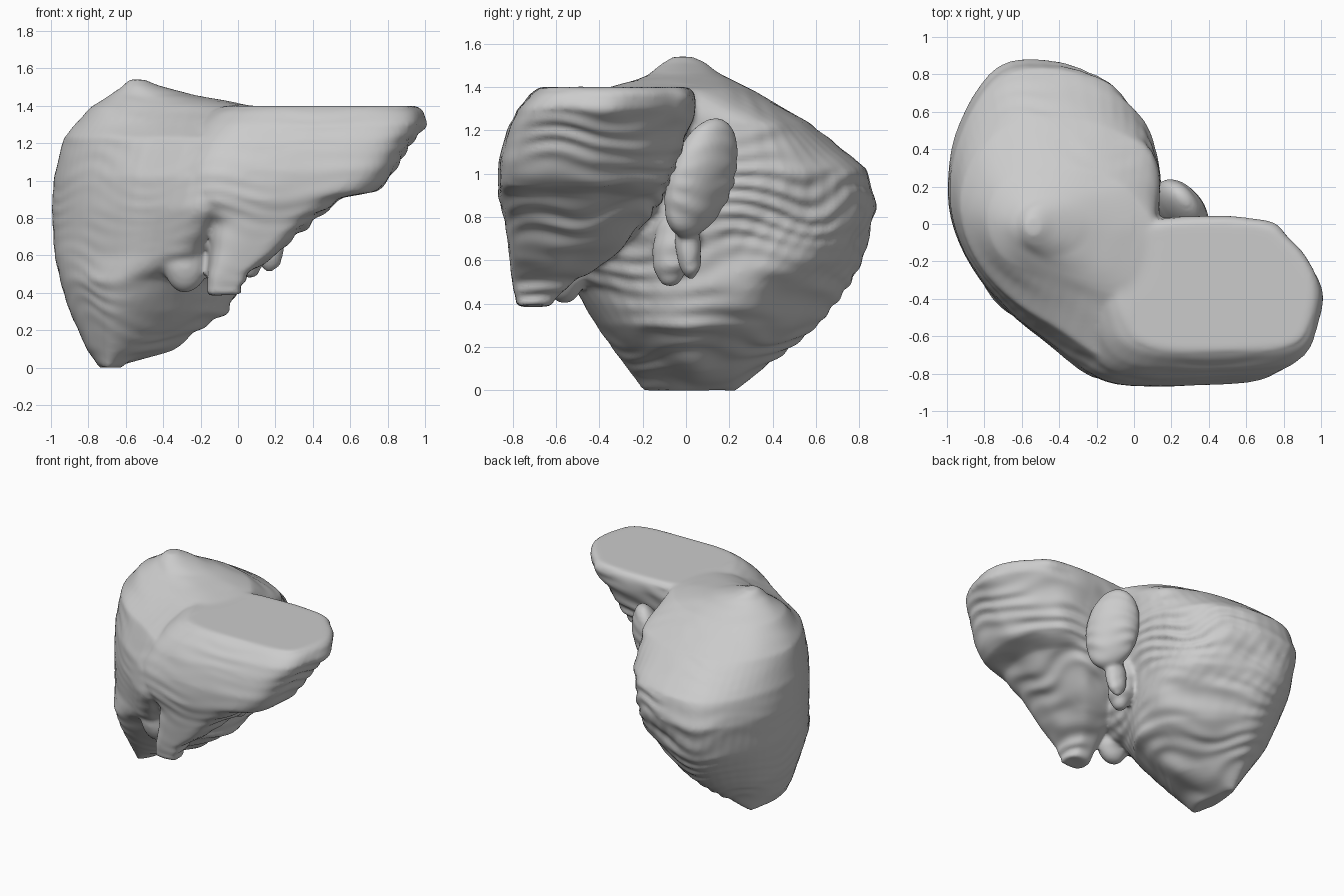
import bpy, bmesh, math
from mathutils import Vector, Matrix, noise

if "Cube" in bpy.data.objects:
    bpy.data.objects.remove(bpy.data.objects["Cube"])

grey = bpy.data.materials.new("pale grey")
grey.use_nodes = True
grey.diffuse_color = (0.6, 0.6, 0.6, 1)
grey.node_tree.nodes["Principled BSDF"].inputs["Base Color"].default_value = (0.6, 0.6, 0.6, 1)


def spline_ring(points, steps=6):
    """Smooth closed curve through a few plan points."""
    ring, n = [], len(points)
    for i in range(n):
        a, b, c, d = (Vector(points[(i + k) % n]) for k in (-1, 0, 1, 2))
        for s in range(steps):
            t = s / steps
            ring.append(b + (c - a) * t / 2
                        + (a - b * 2.5 + c * 2 - d / 2) * t ** 2
                        + (b * 3 - a - c * 3 + d) * t ** 3 / 2)
    return ring


def fit_ring(shape, x0, x1, y0, y1):
    """Smooth ring from a unit shape scaled into the given plan bounds."""
    return spline_ring([((x0 + x1) / 2 + (x1 - x0) / 2 * u,
                         (y0 + y1) / 2 + (y1 - y0) / 2 * v) for u, v in shape])


def loft(bm, levels):
    """Skin a stack of (height, ring) sections and cap both ends."""
    rows = [[bm.verts.new((p.x, p.y, z)) for p in ring] for z, ring in levels]
    for low, high in zip(rows, rows[1:]):
        for i in range(len(low)):
            j = (i + 1) % len(low)
            bm.faces.new((low[i], low[j], high[j], high[i]))
    bm.faces.new(rows[0][::-1])
    bm.faces.new(rows[-1])


def blob(bm, centre, radii, tilt=0.0, turn=0.0):
    """Ellipsoid turned in plan, then tilted backward or forward."""
    matrix = (Matrix.Translation(centre) @ Matrix.Rotation(tilt, 4, 'X')
              @ Matrix.Rotation(turn, 4, 'Z') @ Matrix.Diagonal((*radii, 1)))
    bmesh.ops.create_icosphere(bm, subdivisions=4, radius=1, matrix=matrix)


def finish(name, bm, voxel, smoothing, ripple):
    """Fuse the pieces, soften them, then add the fine horizontal ridges."""
    bmesh.ops.recalc_face_normals(bm, faces=bm.faces)
    mesh = bpy.data.meshes.new(name)
    bm.to_mesh(mesh)
    bm.free()
    obj = bpy.data.objects.new(name, mesh)
    bpy.context.collection.objects.link(obj)
    bpy.context.view_layer.objects.active = obj
    obj.select_set(True)
    fuse = obj.modifiers.new("fuse", 'REMESH')
    fuse.mode, fuse.voxel_size = 'VOXEL', voxel
    soft = obj.modifiers.new("soften", 'SMOOTH')
    soft.factor, soft.iterations = 0.5, smoothing
    for modifier in ("fuse", "soften"):
        bpy.ops.object.modifier_apply(modifier=modifier)
    mesh = obj.data
    moves = []
    for v in mesh.vertices:
        p, n = v.co, v.normal
        # ridges are strong behind and beneath, faint on the front wall
        rough = min(1, max(0.2, n.y * 0.6 - n.z * 0.8 + n.x * 0.6))
        if n.z > 0.9 and p.x > 0:
            rough = 0
        wave = math.sin(p.z * 68 + 9 * noise.noise(p * 2.5))
        wave *= 0.6 + noise.noise(p * 4 + Vector((5, 2, 1)))
        lump = noise.noise(p * 5)
        moves.append(n * (ripple * rough * (wave + 1.8 * lump)))
    for v, move in zip(mesh.vertices, moves):
        v.co += move
        v.co.z = max(0, v.co.z)
    mesh.materials.clear()
    mesh.materials.append(grey)
    bpy.ops.object.shade_smooth_by_angle(angle=math.radians(50))
    obj.select_set(False)


body = bmesh.new()

# right lobe: plan outlines running west, south, east, north
right_lobe = [
    (0.1, [(-.81, .02), (-.77, -.16), (-.67, -.27), (-.5, -.2),
           (-.36, .02), (-.45, .2), (-.66, .36), (-.78, .2)]),
    (0.3, [(-.9, .05), (-.82, -.2), (-.65, -.41), (-.3, -.32),
           (-.06, -.02), (-.14, .32), (-.54, .6), (-.83, .42)]),
    (0.47, [(-.95, .07), (-.85, -.25), (-.63, -.5), (-.27, -.43),
            (0, .04), (-.04, .42), (-.54, .75), (-.87, .5)]),
    (0.6, [(-.98, .08), (-.84, -.27), (-.53, -.56), (-.21, -.64),
           (.02, .1), (-.05, .58), (-.6, .82), (-.9, .54)]),
    (0.85, [(-.99, .1), (-.83, -.29), (-.5, -.61), (-.1, -.79),
            (.1, .2), (-.13, .75), (-.66, .87), (-.93, .55)]),
    (1.02, [(-.98, .1), (-.82, -.29), (-.48, -.61), (-.05, -.79),
            (.14, .24), (-.13, .74), (-.64, .82), (-.91, .52)]),
    (1.23, [(-.93, .06), (-.78, -.28), (-.44, -.54), (-.02, -.69),
            (.14, .22), (-.1, .5), (-.55, .57), (-.84, .38)]),
    (1.39, [(-.79, .02), (-.69, -.19), (-.4, -.29), (0, -.38),
            (.12, -.05), (-.08, .22), (-.42, .3), (-.7, .22)]),
]
crown = [(1.46, (-.68, -.24, -.17, .16)), (1.51, (-.61, -.43, -.11, .09)),
         (1.54, (-.58, -.5, -.06, .03))]
oval = [(-math.cos(k * math.pi / 4), -math.sin(k * math.pi / 4)) for k in range(8)]
loft(body, [(0, fit_ring(oval, -.74, -.65, -.2, .23))]
     + [(z, spline_ring(pts)) for z, pts in right_lobe]
     + [(z, fit_ring(oval, *bounds)) for z, bounds in crown])

# left lobe: flat top, full front corner, clipped rear corner, tip below
wedge = [(-1, -.4), (-.68, -.95), (.3, -1), (.82, -.88), (.98, -.4),
         (.98, .15), (.72, .7), (.4, .97), (-.6, .95), (-1, .5)]
left_lobe = [
    (0.39, (-.16, .01, -.78, -.64)), (0.5, (-.16, .06, -.8, -.52)),
    (0.6, (-.15, .2, -.81, -.36)), (0.78, (-.15, .39, -.83, -.18)),
    (0.9, (-.28, .56, -.86, -.11)), (0.94, (-.33, .74, -.86, -.08)),
    (1.05, (-.33, .84, -.86, -.04)), (1.2, (-.27, .92, -.82, .01)),
    (1.3, (-.2, 1, -.77, .04)), (1.37, (-.13, .99, -.71, .04)),
    (1.4, (-.06, .95, -.67, .01))]
loft(body, [(z, fit_ring(wedge, *bounds)) for z, bounds in left_lobe])

# scalloped point on the front lower edge
blob(body, (-.28, -.56, .57), (.12, .1, .17))

# stem between the lobes on the underside
blob(body, (.06, -.05, .68), (.1, .1, .2), -.2)
finish("liver_body", body, 0.016, 6, 0.008)

# small rear lobe tucked beside the notch
rear = bmesh.new()
blob(rear, (.25, .07, .98), (.18, .11, .29), -.33, -math.pi / 4)
blob(rear, (.17, .01, .67), (.08, .06, .16), .1)
finish("rear_lobe", rear, 0.014, 6, 0.006)
